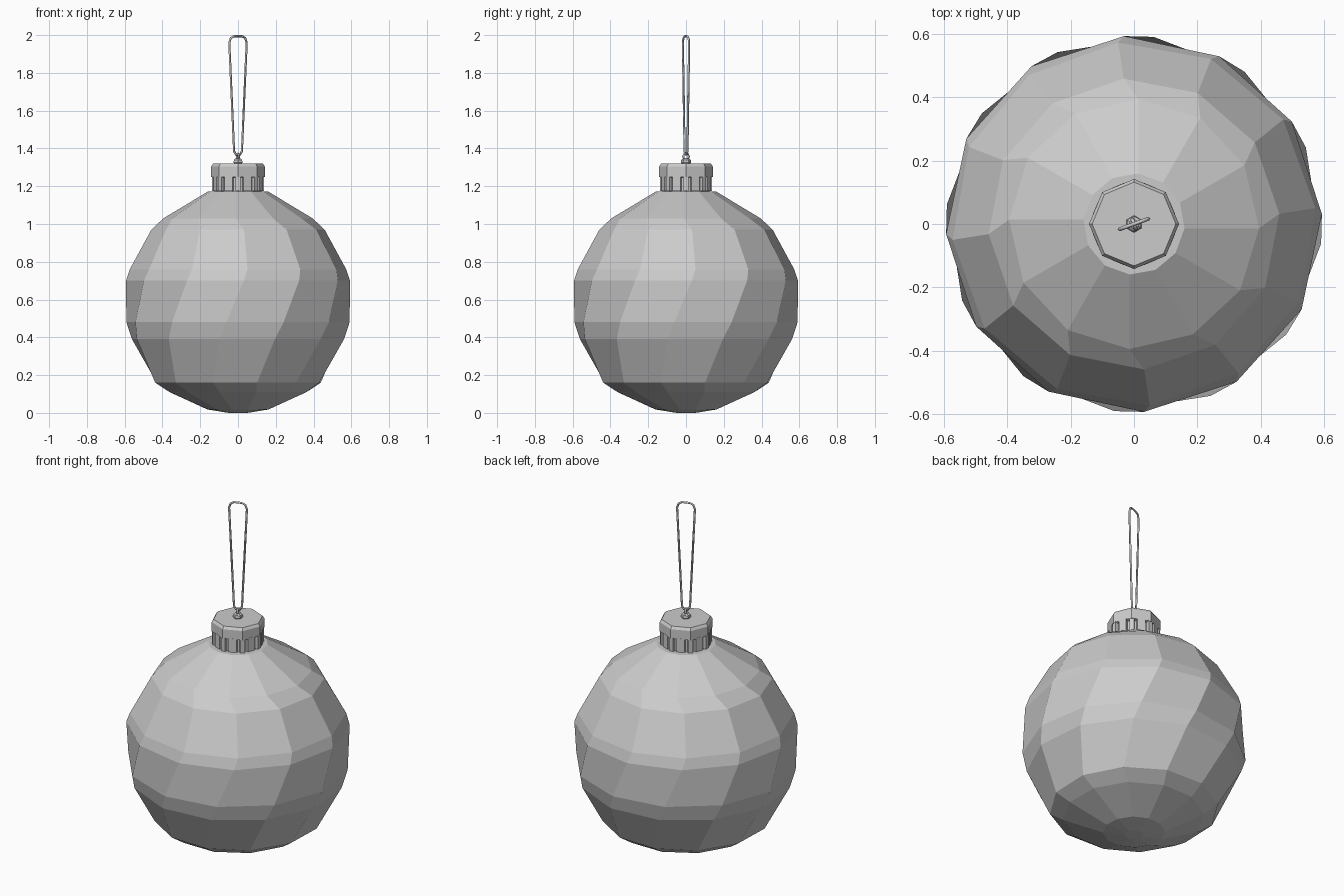
import bpy, bmesh, math
from mathutils import Matrix, Vector

cube = bpy.data.objects.get("Cube")
if cube:
    bpy.data.objects.remove(cube, do_unlink=True)

grey = bpy.data.materials.new("soft_grey")
grey.use_nodes = True
grey.diffuse_color = (0.6, 0.6, 0.6, 1)
grey.node_tree.nodes["Principled BSDF"].inputs["Base Color"].default_value = (0.6, 0.6, 0.6, 1)


def finish(bm, name):
    bmesh.ops.recalc_face_normals(bm, faces=bm.faces)
    mesh = bpy.data.meshes.new(name)
    bm.to_mesh(mesh)
    bm.free()
    mesh.materials.append(grey)
    obj = bpy.data.objects.new(name, mesh)
    bpy.context.collection.objects.link(obj)


def stacked_rings(name, profile, sides):
    """Skin rings given as (height, radius, twist in degrees from the front)."""
    bm = bmesh.new()
    rings = []
    for z, r, twist in profile:
        angles = [math.radians(twist - 90) + math.tau * i / sides for i in range(sides)]
        rings.append([bm.verts.new((r * math.cos(a), r * math.sin(a), z)) for a in angles])
    for low, high in zip(rings, rings[1:]):
        for i in range(sides):
            j = (i + 1) % sides
            bm.faces.new((low[i], low[j], high[j], high[i]))
    bm.faces.new(rings[0])
    bm.faces.new(rings[-1])
    finish(bm, name)


# Faceted ball whose meridians wander sideways
stacked_rings("ball", [
    (0.0, 0.05, -10), (0.018, 0.165, -12), (0.11, 0.375, -15), (0.16, 0.45, -17),
    (0.39, 0.57, -10), (0.48, 0.594, -6), (0.70, 0.594, 3), (0.76, 0.575, 5),
    (0.97, 0.46, 4), (1.03, 0.395, -2), (1.172, 0.16, -5)], 12)

# Octagonal cap: recessed skirt, overhanging band and bevelled rim
stacked_rings("cap", [
    (1.16, 0.125, 0), (1.245, 0.125, 0), (1.25, 0.142, 0),
    (1.305, 0.142, 0), (1.32, 0.132, 0)], 8)

# Raised ribs around the skirt, one on each side and one on each corner
bm = bmesh.new()
for i in range(16):
    wide = i % 2 == 1
    dist = 0.122 if wide else 0.128
    size = Vector((0.02, 0.044 if wide else 0.026, 0.08))
    turn = Matrix.Rotation(math.radians(-90 + 22.5 * i), 4, "Z")
    place = turn @ Matrix.Translation((dist, 0, 1.215)) @ Matrix.Diagonal(size).to_4x4()
    bmesh.ops.create_cube(bm, size=1, matrix=place)
finish(bm, "cap_ribs")

# Small knob on the cap
stacked_rings("knob", [
    (1.315, 0.02, 0), (1.325, 0.027, 0), (1.34, 0.025, 0), (1.348, 0.015, 0)], 6)


def wire(name, points, radius, turn):
    curve = bpy.data.curves.new(name, "CURVE")
    curve.dimensions = "3D"
    curve.bevel_depth = radius
    curve.bevel_resolution = 0
    spline = curve.splines.new("POLY")
    spline.points.add(len(points) - 1)
    for p, (x, z) in zip(spline.points, points):
        p.co = (x, 0, z, 1)
    spline.use_cyclic_u = True
    curve.materials.append(grey)
    obj = bpy.data.objects.new(name, curve)
    obj.rotation_euler.z = math.radians(turn)
    bpy.context.collection.objects.link(obj)


# Eyelet and the tall hanging loop
eyelet = [(0.016 * math.cos(math.tau * i / 8), 1.357 + 0.016 * math.sin(math.tau * i / 8))
          for i in range(8)]
wire("eyelet", eyelet, 0.006, 110)
half = [(0.012, 1.368), (0.022, 1.385), (0.049, 1.96), (0.04, 1.985), (0.022, 1.994)]
wire("hanging_loop", half + [(-x, z) for x, z in reversed(half)], 0.006, 20)
